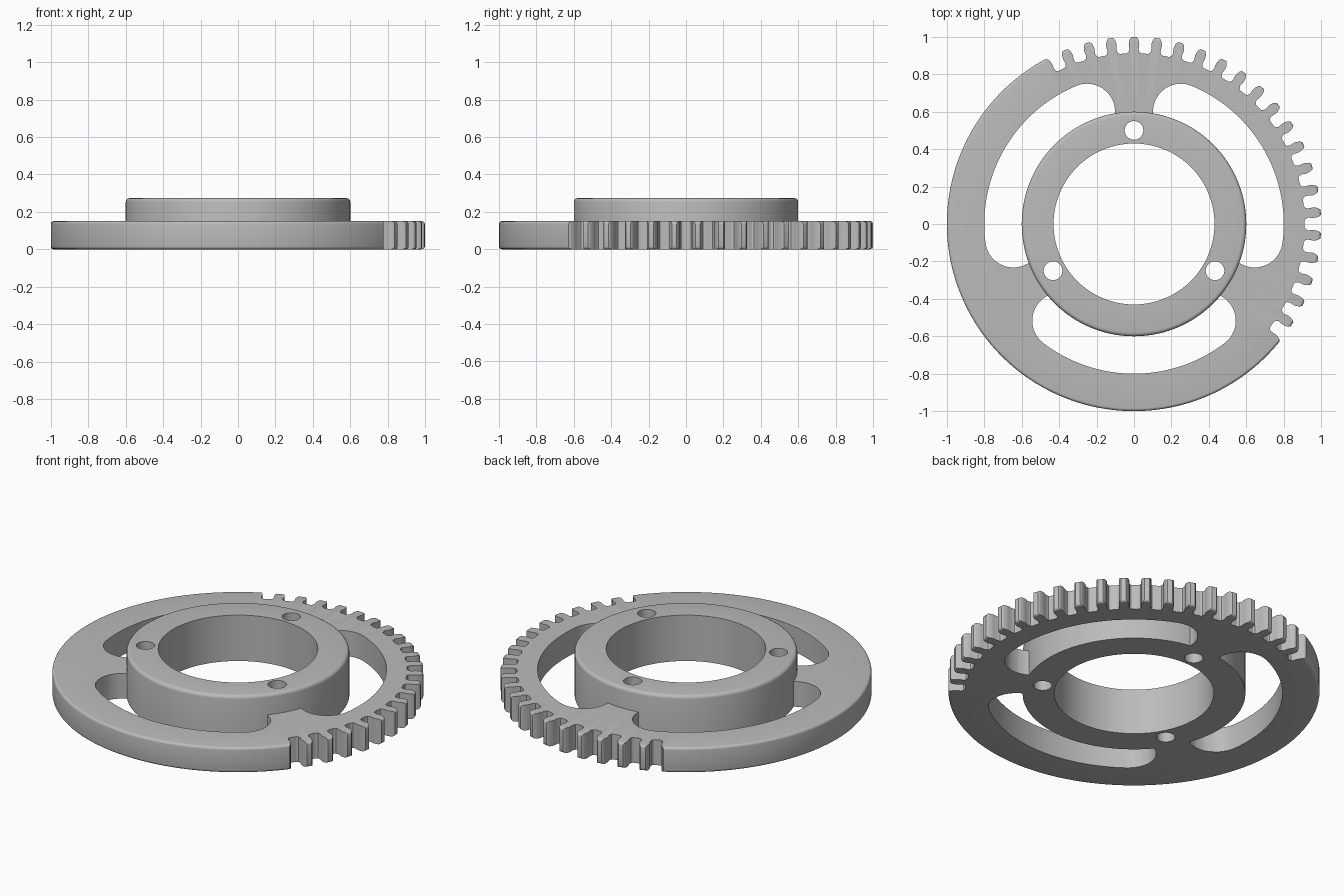
import bpy, bmesh
from math import sin, cos, pi, radians

old = bpy.data.objects.get("Cube")
if old:
    bpy.data.objects.remove(old, do_unlink=True)

SEGMENTS = 160
THICKNESS, HUB_HEIGHT = 0.15, 0.273
PITCH = radians(7.2)

grey = bpy.data.materials.new("machined grey")
grey.use_nodes = True
grey.diffuse_color = (0.5, 0.5, 0.5, 1)
grey.node_tree.nodes["Principled BSDF"].inputs["Base Color"].default_value = (0.5, 0.5, 0.5, 1)


def polar(radius, angle):
    """Point at a clockwise angle from +y."""
    return radius * sin(angle), radius * cos(angle)


def finish(name, bm):
    bmesh.ops.recalc_face_normals(bm, faces=bm.faces)
    mesh = bpy.data.meshes.new(name)
    bm.to_mesh(mesh)
    bm.free()
    mesh.materials.append(grey)
    obj = bpy.data.objects.new(name, mesh)
    bpy.context.collection.objects.link(obj)
    return obj


def fillet(radius, z, size, start, steps=4):
    """Quarter-round corner points around a centre in the r, z plane."""
    angles = [start + pi / 2 * i / steps for i in range(steps + 1)]
    return [(radius + size * cos(a), z + size * sin(a)) for a in angles]


def lathe(name, profile):
    """Revolve a closed r, z profile into a ring."""
    bm = bmesh.new()
    rings = []
    for s in range(SEGMENTS):
        a = 2 * pi * s / SEGMENTS
        rings.append([bm.verts.new((*polar(r, a), z)) for r, z in profile])
    for s, ring in enumerate(rings):
        nxt = rings[(s + 1) % SEGMENTS]
        for i in range(len(profile)):
            j = (i + 1) % len(profile)
            bm.faces.new((ring[i], ring[j], nxt[j], nxt[i]))
    return finish(name, bm)


def prisms(name, outlines):
    """Tall straight cutters from flat outlines."""
    bm = bmesh.new()
    for outline in outlines:
        low = [bm.verts.new((x, y, -0.1)) for x, y in outline]
        high = [bm.verts.new((x, y, 0.4)) for x, y in outline]
        bm.faces.new(low)
        bm.faces.new(high)
        for i in range(len(outline)):
            j = (i + 1) % len(outline)
            bm.faces.new((low[i], low[j], high[j], high[i]))
    obj = finish(name, bm)
    obj.hide_render = True
    return obj


def cut(obj, cutter):
    mod = obj.modifiers.new("cut", 'BOOLEAN')
    mod.operation = 'DIFFERENCE'
    mod.solver = 'EXACT'
    mod.object = cutter
    bpy.context.view_layer.objects.active = obj
    bpy.ops.object.modifier_apply(modifier=mod.name)
    bpy.data.objects.remove(cutter, do_unlink=True)


def slot_outline(middle, half=radians(37.3), radius=0.65, width=0.15, arc=36, cap=16):
    """Curved slot with round ends."""
    start, end = middle - half, middle + half
    pts = [polar(radius + width, start + 2 * half * i / arc) for i in range(arc + 1)]
    cx, cy = polar(radius, end)
    for i in range(1, cap):
        dx, dy = polar(width, end + pi * i / cap)
        pts.append((cx + dx, cy + dy))
    pts += [polar(radius - width, end - 2 * half * i / arc) for i in range(arc + 1)]
    cx, cy = polar(radius, start)
    for i in range(1, cap):
        dx, dy = polar(width, start + pi + pi * i / cap)
        pts.append((cx + dx, cy + dy))
    return pts


def gap_outline(angle):
    """Space between two teeth, flared outside to round the tooth tips."""
    half = [(0.018, 0.912), (0.028, 0.918), (0.034, 0.932), (0.032, 0.96),
            (0.035, 0.975), (0.041, 0.99), (0.051, 1.0), (0.06, 1.03)]
    side = half + [(-x, y) for x, y in reversed(half)]
    c, s = cos(angle), sin(angle)
    return [(x * c + y * s, y * c - x * s) for x, y in side]


def circle_outline(centre, radius, count=32):
    return [(centre[0] + radius * cos(2 * pi * i / count),
             centre[1] + radius * sin(2 * pi * i / count)) for i in range(count)]


# Outer ring with rounded rim, lightening slots and a partial run of teeth
edge = 0.015
ring = lathe("toothed_ring", [(0.6, 0)]
             + fillet(1 - edge, edge, edge, -pi / 2)
             + fillet(1 - edge, THICKNESS - edge, edge, 0)
             + [(0.6, THICKNESS)])
thirds = [2 * pi * i / 3 for i in range(3)]
cut(ring, prisms("slot_cutter", [slot_outline(a + pi / 3) for a in thirds]))
cut(ring, prisms("tooth_gap_cutter", [gap_outline((k + 0.5) * PITCH) for k in range(-4, 18)]))

# Raised hub with a wide bore and three bolt holes
edge = 0.02
hub = lathe("hub", [(0.43, 0), (0.6, 0)]
            + fillet(0.6 - edge, HUB_HEIGHT - edge, edge, 0)
            + [(0.43, HUB_HEIGHT)])
cut(hub, prisms("bolt_hole_cutter", [circle_outline(polar(0.5, a), 0.05) for a in thirds]))

# Smooth shading with sharp machined edges
bpy.ops.object.select_all(action='DESELECT')
for obj in (ring, hub):
    obj.select_set(True)
bpy.context.view_layer.objects.active = ring
bpy.ops.object.shade_smooth_by_angle(angle=radians(30))
